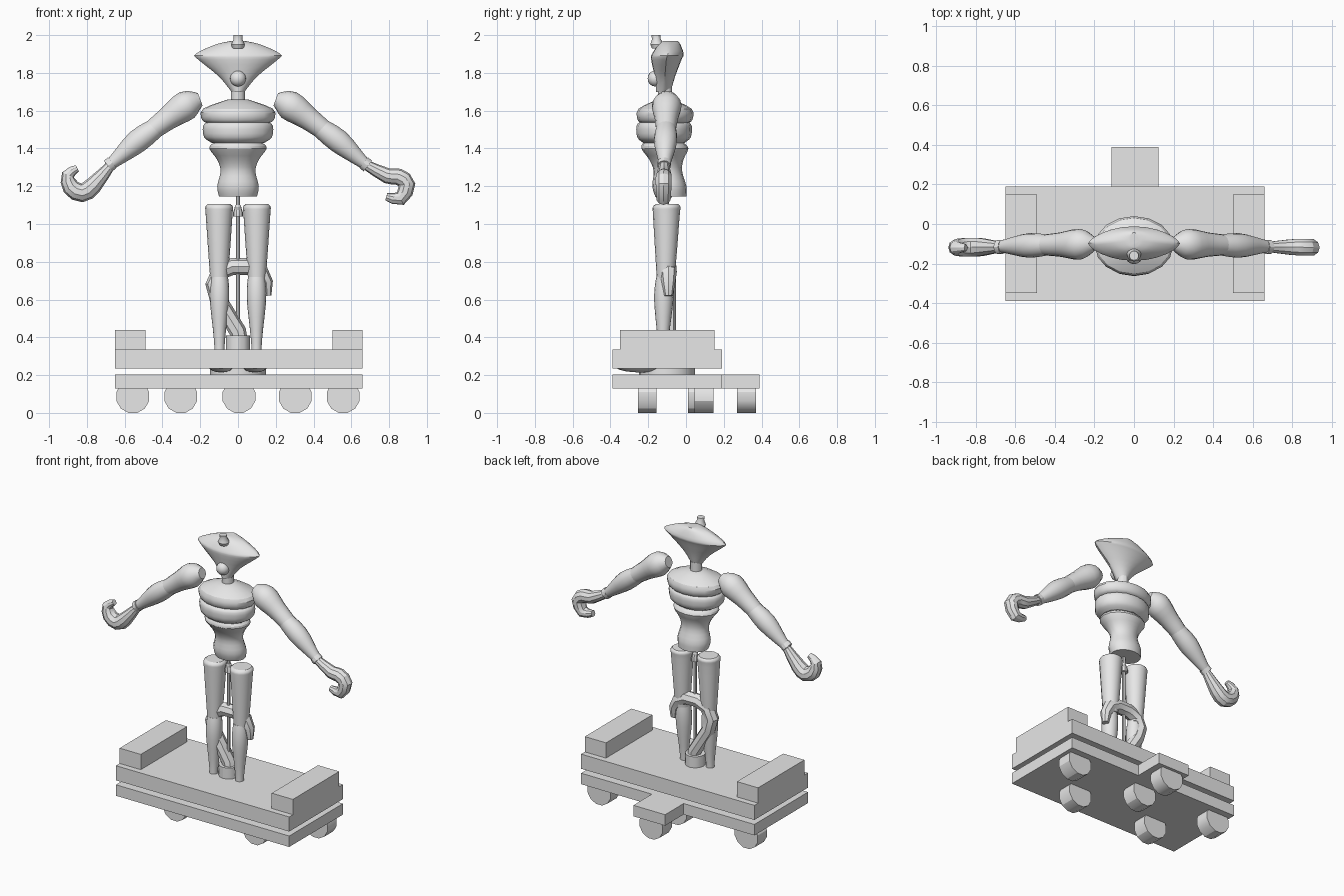
import bpy
import bmesh
from math import cos, sin, pi, copysign
from mathutils import Vector, Matrix

default_cube = bpy.data.objects.get("Cube")
if default_cube:
    bpy.data.objects.remove(default_cube, do_unlink=True)

grey = bpy.data.materials.new("plain grey")
grey.use_nodes = True
grey_value = (.8, .8, .8, 1)
grey.diffuse_color = grey_value
grey.node_tree.nodes["Principled BSDF"].inputs["Base Color"].default_value = grey_value
parts = []


def finish(name, bm):
    """Turn a bmesh into a named grey object."""
    bmesh.ops.recalc_face_normals(bm, faces=bm.faces)
    mesh = bpy.data.meshes.new(name)
    bm.to_mesh(mesh)
    bm.free()
    mesh.materials.append(grey)
    part = bpy.data.objects.new(name, mesh)
    bpy.context.collection.objects.link(part)
    parts.append(part)


def placed(centre, scale):
    return Matrix.Translation(centre) @ Matrix.Diagonal(scale).to_4x4()


def box(name, centre, size):
    bm = bmesh.new()
    bmesh.ops.create_cube(bm, size=1, matrix=placed(centre, size))
    finish(name, bm)


def ball(name, centre, radii):
    bm = bmesh.new()
    bmesh.ops.create_uvsphere(bm, u_segments=16, v_segments=10, radius=1, matrix=placed(centre, radii))
    finish(name, bm)


def wheel(name, x, y):
    """Twelve-sided wheel with a flat side on the ground, sunk into the deck."""
    bm = bmesh.new()
    radius = .09
    turn = Matrix.Rotation(pi / 2, 4, 'X') @ Matrix.Rotation(pi / 12, 4, 'Z')
    place = Matrix.Translation((x, y, radius * cos(pi / 12))) @ turn
    bmesh.ops.create_cone(bm, cap_ends=True, segments=12, radius1=radius, radius2=radius,
                          depth=.1, matrix=place)
    finish(name, bm)


def smooth_rows(rows, steps):
    """Pass a Catmull-Rom curve through the rows."""
    rows = [Vector(row) for row in rows]
    padded = [rows[0], *rows, rows[-1]]
    result = []
    for before, start, end, after in zip(padded, padded[1:], padded[2:], padded[3:]):
        for step in range(steps):
            t = step / steps
            slope_a, slope_b = (end - start + start - before) / 2, (after - start) / 2
            gap = end - start
            result.append(start + slope_a * t + (gap * 3 - slope_a * 2 - slope_b) * t ** 2
                          + (slope_a + slope_b - gap * 2) * t ** 3)
    return result + [rows[-1]]


def loft(name, rows, y_start=-.1, y_end=-.1, side=1, sides=16, steps=3, base=0, flat=1, power=1):
    """Skin rings given as (x, z, radius); depth is base + flat * radius, power pinches the sides."""
    bm = bmesh.new()
    rows = smooth_rows(rows, steps)
    last = len(rows) - 1
    rings = []
    for i, (x, z, radius) in enumerate(rows):
        tangent = rows[min(i + 1, last)] - rows[max(i - 1, 0)]
        across = Vector((tangent.y * side, 0, -tangent.x)).normalized()
        centre = Vector((x * side, y_start + (y_end - y_start) * i / last, z))
        ring = []
        for k in range(sides):
            angle = 2 * pi * k / sides
            bulge = copysign(abs(sin(angle)) ** power, sin(angle))
            depth = Vector((0, (base + flat * radius) * bulge, 0))
            ring.append(bm.verts.new(centre + across * radius * cos(angle) + depth))
        rings.append(ring)
    for lower, upper in zip(rings, rings[1:]):
        for k in range(sides):
            bm.faces.new((lower[k - 1], lower[k], upper[k], upper[k - 1]))
    bm.faces.new(rings[0])
    bm.faces.new(rings[-1])
    finish(name, bm)


def upright(name, profile, x=0, **options):
    """Vertical loft from (height, radius) pairs."""
    loft(name, [(x, height, radius) for height, radius in profile], **options)


# Cart decks, end blocks and turntable
box("lower_deck", (.005, -.1, .167), (1.31, .58, .075))
box("rear_tab", (.005, .29, .167), (.24, .2, .075))
box("upper_deck", (.005, -.1, .285), (1.31, .58, .1))
for label, side in (("left", 1), ("right", -1)):
    box(label + "_end_block", (.005 + side * .575, -.1, .387), (.16, .5, .105))
upright("turntable", [(.2, .148), (.24, .148)], sides=24, steps=1)

# Wheels: mirrored side pairs and two on the centre line
for label, side in (("left", 1), ("right", -1)):
    wheel(label + "_rear_wheel", side * .557, .095)
    wheel(label + "_front_wheel", side * .303, -.205)
wheel("middle_wheel", .005, .06)
wheel("tab_wheel", .005, .32)

# Head, nose, cap and neck
upright("head", [(1.7, .035), (1.78, .1), (1.87, .21), (1.9, .225), (1.95, .12), (1.97, .03)],
        y_start=-.12, y_end=-.08, sides=24, base=.03, flat=.24, power=1.4)
ball("nose", (0, -.163, 1.77), (.042, .04, .042))
upright("head_cap", [(1.93, .03), (1.95, .036), (1.98, .023), (2, .024)],
        y_start=-.15, y_end=-.16, sides=12, steps=1)
upright("neck", [(1.64, .037), (1.72, .037)], y_start=-.11, y_end=-.11, sides=12, steps=1)

# Segmented torso
upright("chest", [(1.53, .15), (1.55, .19), (1.61, .185), (1.66, .05)],
        y_start=-.112, y_end=-.11, flat=.76)
upright("ribs", [(1.43, .14), (1.46, .18), (1.52, .185), (1.54, .16)],
        y_start=-.117, y_end=-.115, flat=.79)
upright("waist", [(1.145, .1), (1.2, .11), (1.28, .092), (1.34, .11), (1.4, .152), (1.43, .13)],
        y_start=-.08, y_end=-.12, flat=.82)

# Centre rod and collar
upright("centre_rod", [(.33, .011), (1.16, .011)], sides=8, steps=1)
upright("rod_collar", [(1.04, .026), (1.06, .026), (1.1, .014)], sides=10, steps=1)

# Mirrored legs, feet, arms and cuffs
for label, side in (("left", 1), ("right", -1)):
    upright(label + "_thigh", [(.71, .047), (.83, .056), (1.05, .071), (1.09, .073), (1.105, .06)],
            x=.1, y_start=-.108, side=side)
    upright(label + "_shin", [(.23, .028), (.37, .028), (.57, .049), (.66, .051), (.72, .045)],
            x=.098, y_start=-.125, y_end=-.112, side=side)
    ball(label + "_foot", (side * .09, -.24, .25), (.068, .14, .036))
    loft(label + "_upper_arm", [(.2, 1.66, .035), (.27, 1.63, .078), (.37, 1.56, .062), (.45, 1.5, .053)],
         y_end=-.106, side=side)
    loft(label + "_forearm", [(.42, 1.52, .05), (.53, 1.44, .062), (.64, 1.345, .038), (.69, 1.305, .026)],
         y_start=-.105, y_end=-.115, side=side)
    loft(label + "_cuff", [(.665, 1.325, .036), (.688, 1.307, .036)],
         y_start=-.116, y_end=-.116, side=side, sides=12, steps=1)

# Hooked hands, curling opposite ways
hand = dict(y_start=-.116, y_end=-.12, sides=10, steps=2)
loft("left_hand", [(.675, 1.315, .026), (.79, 1.255, .041), (.85, 1.25, .044), (.895, 1.21, .044),
                   (.86, 1.135, .038), (.785, 1.145, .02)], **hand)
loft("right_hand", [(.675, 1.31, .026), (.765, 1.205, .046), (.825, 1.165, .05), (.885, 1.195, .046),
                    (.9, 1.26, .034), (.85, 1.295, .018)], side=-1, **hand)

# Faceted tail looping round both legs, with its socket
upright("tail_socket", [(.33, .063), (.41, .063)], sides=12, steps=1)
thick = .045
loft("tail", [(.01, .36, thick), (0, .43, thick), (-.105, .6, thick), (-.128, .68, thick),
              (-.1, .745, thick), (-.03, .775, thick), (.06, .775, thick), (.12, .745, thick),
              (.15, .69, .036), (.155, .62, .022)], y_end=-.092, sides=8, steps=1)

# Smooth rounded surfaces while keeping hard edges
bpy.ops.object.select_all(action='DESELECT')
for part in parts:
    part.select_set(True)
bpy.context.view_layer.objects.active = parts[0]
bpy.ops.object.shade_smooth_by_angle(angle=pi / 6)
